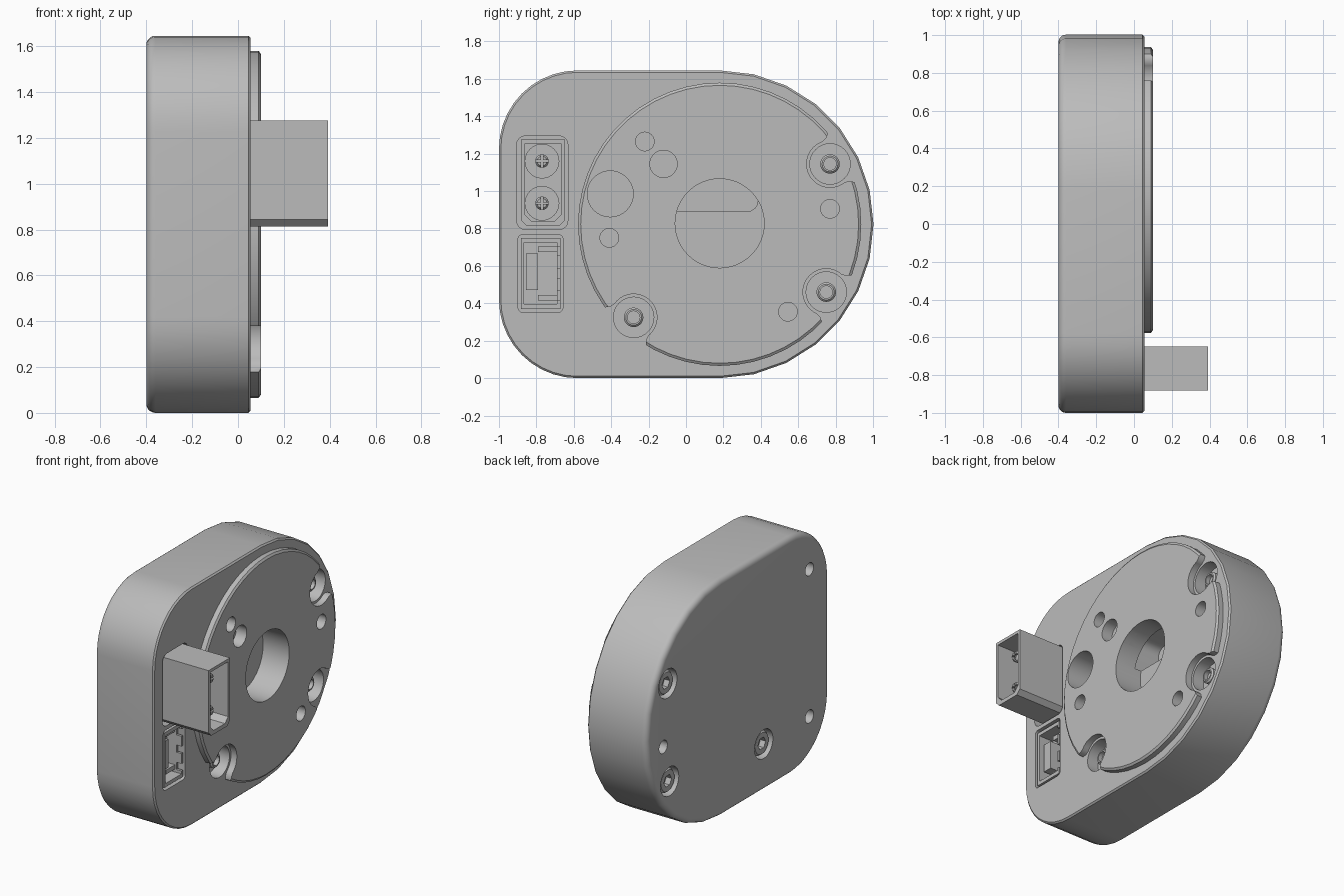
import bpy, bmesh
from math import cos, sin, pi, atan2, radians

if "Cube" in bpy.data.objects:
    bpy.data.objects.remove(bpy.data.objects["Cube"], do_unlink=True)

grey = bpy.data.materials.new("satin grey")
grey.use_nodes = True
COLOR = (0.5, 0.5, 0.5, 1)
grey.diffuse_color = COLOR
grey.node_tree.nodes["Principled BSDF"].inputs["Base Color"].default_value = COLOR


# ---- helpers: every part is a stack of (y, z) outlines along x ----
def arc(cy, cz, r, a0, a1, n):
    return [(cy + r * cos(radians(a0 + (a1 - a0) * i / n)),
             cz + r * sin(radians(a0 + (a1 - a0) * i / n))) for i in range(n + 1)]


def circle(y, z, r, n=32):
    return arc(y, z, r, 0, 360, n)[:-1]


def rounded(y0, y1, z0, z1, r, n=4):
    return (arc(y1 - r, z0 + r, r, -90, 0, n) + arc(y1 - r, z1 - r, r, 0, 90, n)
            + arc(y0 + r, z1 - r, r, 90, 180, n) + arc(y0 + r, z0 + r, r, 180, 270, n))


def rect(y0, y1, z0, z1):
    return [(y0, z0), (y1, z0), (y1, z1), (y0, z1)]


def loft(name, rings):
    bm = bmesh.new()
    loops = [[bm.verts.new((x, y, z)) for y, z in pts] for x, pts in rings]
    for a, b in zip(loops, loops[1:]):
        for i in range(len(a)):
            j = (i + 1) % len(a)
            bm.faces.new((a[i], a[j], b[j], b[i]))
    bm.faces.new(loops[0][::-1])
    bm.faces.new(loops[-1])
    bmesh.ops.recalc_face_normals(bm, faces=bm.faces)
    mesh = bpy.data.meshes.new(name)
    bm.to_mesh(mesh)
    bm.free()
    mesh.materials.append(grey)
    ob = bpy.data.objects.new(name, mesh)
    bpy.context.collection.objects.link(ob)
    return ob


def prism(name, pts, x0, x1):
    return loft(name, [(x0, pts), (x1, pts)])


def cut(targets, pts, x0, x1):
    cutter = prism("cutter", pts, x0, x1)
    cutter.hide_render = True
    for ob in targets:
        mod = ob.modifiers.new("cut", 'BOOLEAN')
        mod.operation, mod.solver, mod.object = 'DIFFERENCE', 'EXACT', cutter
        bpy.context.view_layer.objects.active = ob
        bpy.ops.object.modifier_apply(modifier=mod.name)
    bpy.data.objects.remove(cutter, do_unlink=True)


# ---- housing: square front with round corners, semicircular rear ----
CY, CZ = 0.18, 0.8225


def housing_outline(inset):
    r = 0.42 - inset
    return (arc(CY, CZ, CZ - inset, -90, 90, 14)
            + arc(-0.58, 1.225, r, 90, 180, 10) + arc(-0.58, 0.42, r, 180, 270, 10))


R = 0.04
rings = [(-0.40 + R * (1 - cos(a)), housing_outline(R * (1 - sin(a))))
         for a in [pi / 2 * i / 5 for i in range(6)]]
rings += [(0.045, housing_outline(0)), (0.055, housing_outline(0.01))]
housing = loft("housing", rings)

# ---- raised round cover with a chamfered rim ----
cover = loft("cover", [(0.045, circle(CY, CZ, 0.757, 52)), (0.09, circle(CY, CZ, 0.757, 52)),
                       (0.10, circle(CY, CZ, 0.743, 52))])
both = [housing, cover]

# ---- screws in notches, heads on the other side ----
SCREWS = [(0.77, 1.145), (0.75, 0.46), (-0.28, 0.325)]
for i, (y, z) in enumerate(SCREWS):
    a = atan2(z - CZ, y - CY)

    def local(u, v):
        return (CY + u * cos(a) - v * sin(a), CZ + u * sin(a) + v * cos(a))

    cut([cover], circle(y, z, 0.125), 0, 0.2)
    cut([cover], [local(0.68, -0.12), local(0.72, -0.13), local(0.78, -0.18),
                  local(0.78, 0.18), local(0.72, 0.13), local(0.68, 0.12)], 0, 0.2)
    cut([housing], circle(y, z, 0.108), -0.03, 0.2)
    cut([housing], circle(y, z, 0.10), -0.5, -0.33)
    tip = loft(f"screw_tip_{i + 1}", [(-0.04, circle(y, z, 0.052)), (0.02, circle(y, z, 0.052)),
                                      (0.03, circle(y, z, 0.042))])
    cut([tip], circle(y, z, 0.033), 0.0, 0.1)
    head = loft(f"screw_head_{i + 1}", [(-0.32, circle(y, z, 0.085)), (-0.37, circle(y, z, 0.085)),
                                        (-0.385, circle(y, z, 0.073))])
    cut([head], circle(y, z, 0.042, 6), -0.5, -0.345)

# ---- plain holes in the rear face ----
for y, z in [(-0.78, 0.325), (-0.78, 1.345), (0.82, 0.725)]:
    cut([housing], circle(y, z, 0.045), -0.5, -0.3)

# ---- holes through the cover ----
for y, z, r, x in [(-0.22, 1.265, 0.05, 0.02), (-0.12, 1.145, 0.073, 0.02),
                   (-0.405, 0.985, 0.123, -0.08), (-0.41, 0.75, 0.05, 0.02),
                   (0.77, 0.905, 0.05, 0.02), (0.545, 0.355, 0.05, 0.02)]:
    cut(both, circle(y, z, r), x, 0.2)

# ---- central bore with a deeper pocket above a ledge ----
cut(both, circle(CY, CZ + 0.005, 0.238, 48), -0.1, 0.2)
cut([housing], rounded(-0.12, 0.385, 0.89, 1.15, 0.06), -0.3, -0.05)

# ---- power plug: recess, shell, two slotted pins ----
cut([housing], rounded(-0.905, -0.632, 0.795, 1.295, 0.045), -0.02, 0.2)


def plug_outline(y0, y1, z0, z1, c):
    return [(y0 + c, z0), (y1 - c, z0), (y1, z0 + c), (y1, z1), (y0, z1), (y0, z0 + c)]


plug = prism("power_plug", plug_outline(-0.882, -0.648, 0.813, 1.275, 0.03), -0.03, 0.392)
cut([plug], plug_outline(-0.862, -0.668, 0.84, 1.255, 0.035), 0.15, 0.5)
for i, z in enumerate((0.935, 1.16)):
    y = -0.77
    cut([plug], circle(y, z, 0.09), 0.09, 0.2)
    pin = loft(f"plug_pin_{i + 1}", [(0.08, circle(y, z, 0.036, 20)), (0.32, circle(y, z, 0.036, 20)),
                                     (0.335, circle(y, z, 0.026, 20))])
    cut([pin], rect(y - 0.05, y + 0.05, z - 0.005, z + 0.005), 0.22, 0.5)
    cut([pin], rect(y - 0.005, y + 0.005, z - 0.05, z + 0.05), 0.22, 0.5)

# ---- signal socket: recess, frame, tongue ----
cut([housing], rounded(-0.898, -0.658, 0.352, 0.768, 0.025), -0.1, 0.2)
socket = prism("signal_socket", rect(-0.882, -0.672, 0.37, 0.75), -0.11, 0.05)
cut([socket], rect(-0.865, -0.69, 0.395, 0.725), -0.06, 0.2)
for z in (0.44, 0.56, 0.68):
    cut([socket], rect(-0.70, -0.66, z - 0.025, z + 0.025), 0.01, 0.2)
prism("signal_tongue", rect(-0.855, -0.79, 0.47, 0.665), -0.07, 0.02)
for i, z in enumerate((0.43, 0.69)):
    prism(f"signal_rib_{i + 1}", rect(-0.79, -0.685, z - 0.015, z + 0.015), -0.07, 0.0)

# ---- smooth shading with sharp edges kept ----
for ob in bpy.data.objects:
    ob.select_set(ob.type == 'MESH')
bpy.context.view_layer.objects.active = housing
bpy.ops.object.shade_smooth_by_angle(angle=radians(30))
